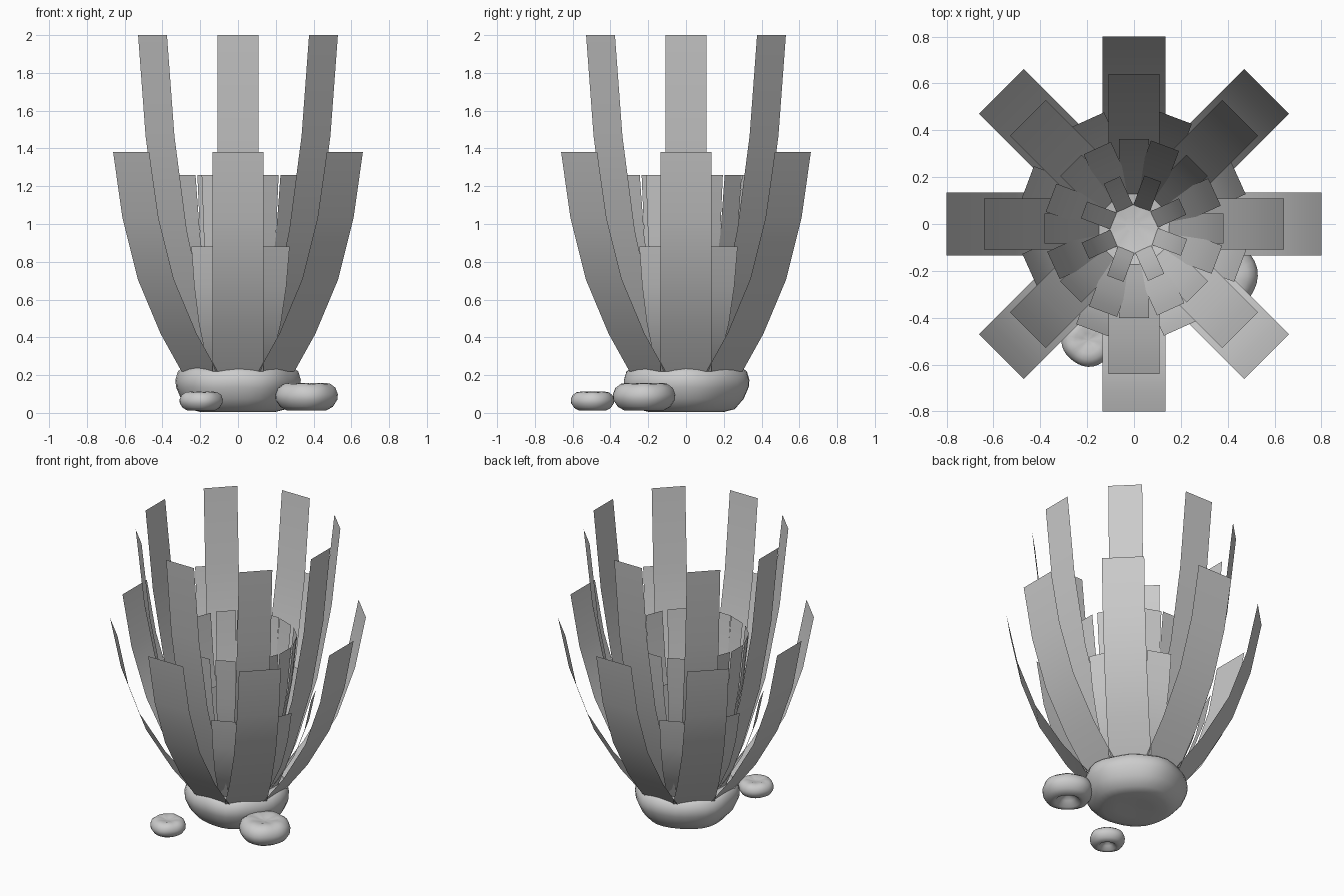
import bpy, bmesh, math

cube = bpy.data.objects.get("Cube")
if cube:
    bpy.data.objects.remove(cube, do_unlink=True)

grey = bpy.data.materials.new("plain_grey")
grey.use_nodes = True
GREY = (0.6, 0.6, 0.6, 1)
grey.diffuse_color = GREY
grey.node_tree.nodes["Principled BSDF"].inputs["Base Color"].default_value = GREY


def finish(name, bm):
    mesh = bpy.data.meshes.new(name)
    for f in bm.faces:
        f.smooth = True
    bm.to_mesh(mesh)
    bm.free()
    mesh.materials.append(grey)
    obj = bpy.data.objects.new(name, mesh)
    bpy.context.collection.objects.link(obj)
    return obj


# Leaf curve: outward reach and height, as fractions of the tip
LEAF = [(0.36, 0), (0.556, 0.172), (0.769, 0.42), (0.9125, 0.70), (1, 1)]


def leaf_ring(name, reach, half_width, bottom, top, turn=0, shift=0):
    """Eight thin curved strips around the middle."""
    bm = bmesh.new()
    for i in range(8):
        a = math.radians(turn + 45 * i)
        c, s = math.cos(a), math.sin(a)
        rows = []
        for r, h in LEAF:
            z = bottom + h * (top - bottom)
            rows.append([bm.verts.new((reach * r * c - w * s,
                                       reach * r * s + w * c + shift, z))
                         for w in (-half_width, half_width)])
        for low, high in zip(rows, rows[1:]):
            bm.faces.new((low[0], low[1], high[1], high[0]))
    return finish(name, bm)


# Leaves, from the outside in
leaf_ring("outer_leaves", 0.8, 0.135, 0.22, 1.38)
leaf_ring("tall_leaves", 0.64, 0.108, 0.22, 2.0)
leaf_ring("short_leaves", 0.487, 0.08, 0.18, 0.88, 24.3)
leaf_ring("inner_leaves", 0.382, 0.064, 0.19, 1.26, 0, -0.02)
leaf_ring("inner_gap_leaves", 0.378, 0.064, 0.19, 1.26, 24.5, -0.02)
leaf_ring("heart_leaves", 0.228, 0.038, 0.18, 0.82, 24.5, -0.02)


def stone(name, profile, centre, radius, height, lobes, wobble):
    """Rounded lump turned from a profile, with a slightly wavy outline."""
    bm = bmesh.new()
    n = 32
    rings = []
    for r, h in profile:
        ring = []
        for i in range(n):
            a = 2 * math.pi * i / n
            k = 1 + wobble * math.sin(lobes * a + 1)
            rr = radius * r * k
            z = height * h * (1 + wobble * r * math.cos((lobes + 3) * a))
            ring.append(bm.verts.new((centre[0] + rr * math.cos(a),
                                      centre[1] + rr * math.sin(a), centre[2] + z)))
        rings.append(ring)
    for low, high in zip(rings, rings[1:]):
        for i in range(n):
            j = (i + 1) % n
            bm.faces.new((low[i], low[j], high[j], high[i]))
    bm.faces.new(rings[0][::-1])
    bm.faces.new(rings[-1])
    return finish(name, bm)


# Base lump under the leaves
BASE = [(0.1, 0.04), (0.35, 0.02), (0.6, 0.02), (0.77, 0.08), (0.91, 0.3), (0.99, 0.55),
        (1, 0.7), (0.96, 0.88), (0.87, 0.97), (0.7, 0.97), (0.4, 0.88), (0.1, 0.83)]
stone("base", BASE, (-0.005, 0, 0), 0.332, 0.245, 5, 0.02)

# Pebbles with a hollow underneath and a shallow dimple on top
PEBBLE = [(0.08, 0.42), (0.3, 0.25), (0.48, 0.03), (0.62, 0), (0.84, 0.14), (0.98, 0.38),
          (1, 0.58), (0.92, 0.82), (0.74, 0.97), (0.5, 1), (0.25, 0.93), (0.06, 0.9)]
stone("right_size_pebble", PEBBLE, (0.363, -0.222, 0.012), 0.163, 0.146, 4, 0.02)
stone("small_pebble", PEBBLE, (-0.195, -0.495, 0.012), 0.113, 0.1, 4, 0.02)
bpy.data.objects["right_size_pebble"].name = "large_pebble"
